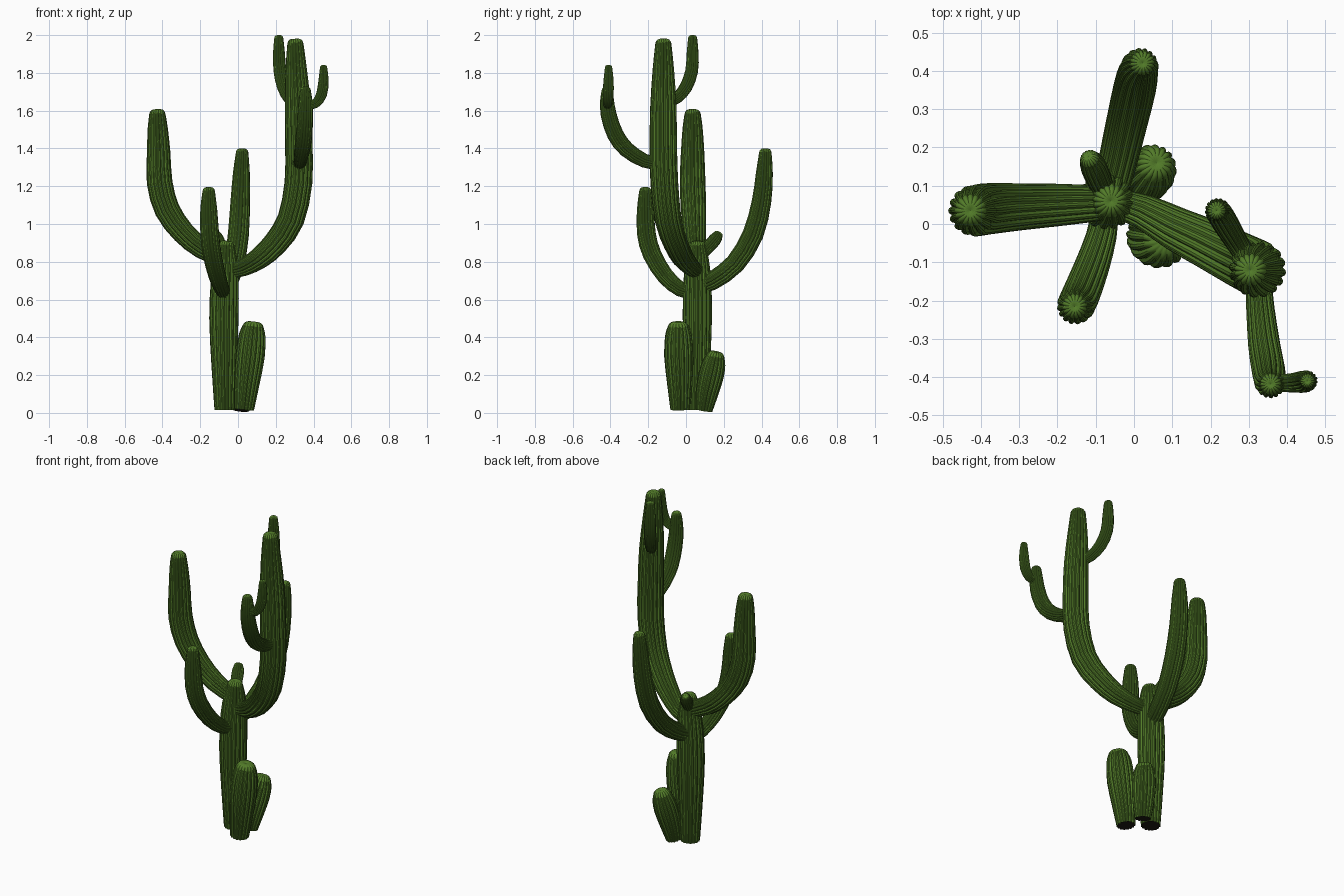
import bpy, bmesh, math
from mathutils import Vector

RIBS, PER_RIB = 16, 4
DEPTH = 0.13


def material(name, rgb):
    m = bpy.data.materials.new(name)
    m.diffuse_color = (*rgb, 1)
    return m


GREEN = material("cactus_green", (0.085, 0.20, 0.022))
DARK = material("dark_underside", (0.012, 0.010, 0.006))


def smooth_path(pts, steps=2):
    """Catmull-Rom through (x, y, z, radius) points."""
    p = [Vector(q) for q in pts]
    p = [2 * p[0] - p[1]] + p + [2 * p[-1] - p[-2]]
    out = []
    for i in range(1, len(p) - 2):
        a, b, c, d = p[i - 1:i + 3]
        for s in range(steps):
            t = s / steps
            out.append(0.5 * (2 * b + (c - a) * t + (2 * a - 5 * b + 4 * c - d) * t * t
                              + (3 * b - a - 3 * c + d) * t ** 3))
    out.append(p[-2])
    return out


def stem(name, pts, dome=0.6, dark_base=False):
    """Sweep a ribbed section along a path and close it with a ribbed dome."""
    path = smooth_path(pts)
    pos = [q.to_3d() for q in path]
    rad = [q[3] for q in path]
    n = len(pos)
    tans = [(pos[min(i + 1, n - 1)] - pos[max(i - 1, 0)]).normalized() for i in range(n)]
    # dome rings
    h, r, end, t_end = dome * rad[-1], rad[-1], pos[-1], tans[-1]
    for k, z in ((0.9, 0.5), (0.7, 0.85), (0.42, 1.0), (0.15, 0.92)):
        pos.append(end + t_end * h * z)
        rad.append(r * k)
        tans.append(t_end)

    bm = bmesh.new()
    u = tans[0].cross(Vector((0.31, 0.95, 0.1))).normalized()
    count = RIBS * PER_RIB
    rings = []
    for i, (c, rr, t) in enumerate(zip(pos, rad, tans)):
        if i:
            u = tans[i - 1].rotation_difference(t) @ u
        u = (u - t * u.dot(t)).normalized()
        v = t.cross(u)
        ring = []
        for j in range(count):
            a = 2 * math.pi * j / count
            bump = math.sin(math.pi * (j % PER_RIB) / PER_RIB) ** 0.7
            q = rr * (1 - DEPTH * (1 - bump))
            ring.append(bm.verts.new(c + (u * math.cos(a) + v * math.sin(a)) * q))
        rings.append(ring)
    for lo, hi in zip(rings, rings[1:]):
        for j in range(count):
            k = (j + 1) % count
            bm.faces.new((lo[j], lo[k], hi[k], hi[j]))
    tip = bm.verts.new(end + t_end * h * 0.8)
    for j in range(count):
        bm.faces.new((rings[-1][j], rings[-1][(j + 1) % count], tip))
    base = bm.faces.new(rings[0][::-1])
    base.material_index = 1 if dark_base else 0

    me = bpy.data.meshes.new(name)
    bm.to_mesh(me)
    bm.free()
    me.materials.append(GREEN)
    if dark_base:
        me.materials.append(DARK)
    ob = bpy.data.objects.new(name, me)
    bpy.context.collection.objects.link(ob)
    bpy.ops.object.select_all(action='DESELECT')
    ob.select_set(True)
    bpy.context.view_layer.objects.active = ob
    bpy.ops.object.shade_smooth_by_angle(angle=math.radians(35))
    return ob


# main trunk and two young plants at its foot
stem("trunk", [(-.07, .06, .015, .055), (-.073, .06, .25, .068), (-.075, .06, .5, .078),
               (-.07, .06, .7, .074), (-.065, .06, .82, .06), (-.062, .06, .885, .044)],
     dark_base=True)
stem("front_young_plant", [(.032, -.03, .018, .053), (.046, -.033, .15, .067),
                           (.064, -.038, .3, .078), (.075, -.04, .41, .071),
                           (.08, -.04, .455, .057)], dome=0.5, dark_base=True)
stem("back_young_plant", [(.015, .095, .013, .045), (.025, .11, .1, .060),
                          (.04, .133, .2, .068), (.05, .148, .265, .062),
                          (.055, .155, .298, .05)], dome=0.55, dark_base=True)

# large arms
stem("left_arm", [(-.07, .055, .81, .045), (-.19, .05, .87, .055), (-.29, .045, .955, .061),
                  (-.375, .04, 1.075, .067), (-.415, .035, 1.22, .068),
                  (-.42, .035, 1.38, .062), (-.425, .035, 1.51, .053),
                  (-.427, .035, 1.582, .043)])
stem("right_arm", [(-.03, .05, .755, .04), (.03, .03, .77, .047), (.115, -.015, .82, .058),
                   (.2, -.055, .90, .066), (.28, -.095, 1.025, .072),
                   (.32, -.115, 1.22, .074), (.322, -.12, 1.42, .073),
                   (.317, -.12, 1.62, .07), (.308, -.12, 1.82, .057),
                   (.304, -.12, 1.955, .043)])
stem("front_arm", [(-.075, .04, .635, .035), (-.085, -.03, .655, .04), (-.11, -.11, .725, .046),
                   (-.137, -.18, .84, .05), (-.15, -.21, .95, .05),
                   (-.155, -.215, 1.08, .045), (-.155, -.215, 1.175, .033)])
stem("back_arm", [(-.07, .06, .67, .045), (-.048, .14, .70, .05), (-.02, .26, .79, .054),
                  (.002, .355, .945, .056), (.012, .40, 1.12, .052),
                  (.018, .415, 1.27, .045), (.022, .42, 1.38, .033)])
stem("back_bud", [(-.08, .09, .845, .03), (-.095, .125, .885, .034),
                  (-.108, .155, .92, .034), (-.116, .17, .943, .026)])

# smaller shoots on the right arm
stem("upper_back_shoot", [(.3, -.10, 1.64, .026), (.27, -.05, 1.665, .03),
                          (.24, 0, 1.725, .034), (.222, .03, 1.81, .034),
                          (.217, .035, 1.9, .032), (.216, .035, 1.985, .024)])
stem("upper_front_shoot", [(.325, -.14, 1.32, .034), (.33, -.22, 1.335, .037),
                           (.34, -.315, 1.395, .042), (.35, -.375, 1.475, .044),
                           (.355, -.41, 1.58, .042), (.357, -.418, 1.66, .036),
                           (.357, -.418, 1.71, .028)])
stem("end_shoot", [(.36, -.415, 1.625, .022), (.41, -.415, 1.638, .025),
                   (.442, -.412, 1.685, .029), (.453, -.41, 1.76, .027),
                   (.453, -.41, 1.83, .019)])
